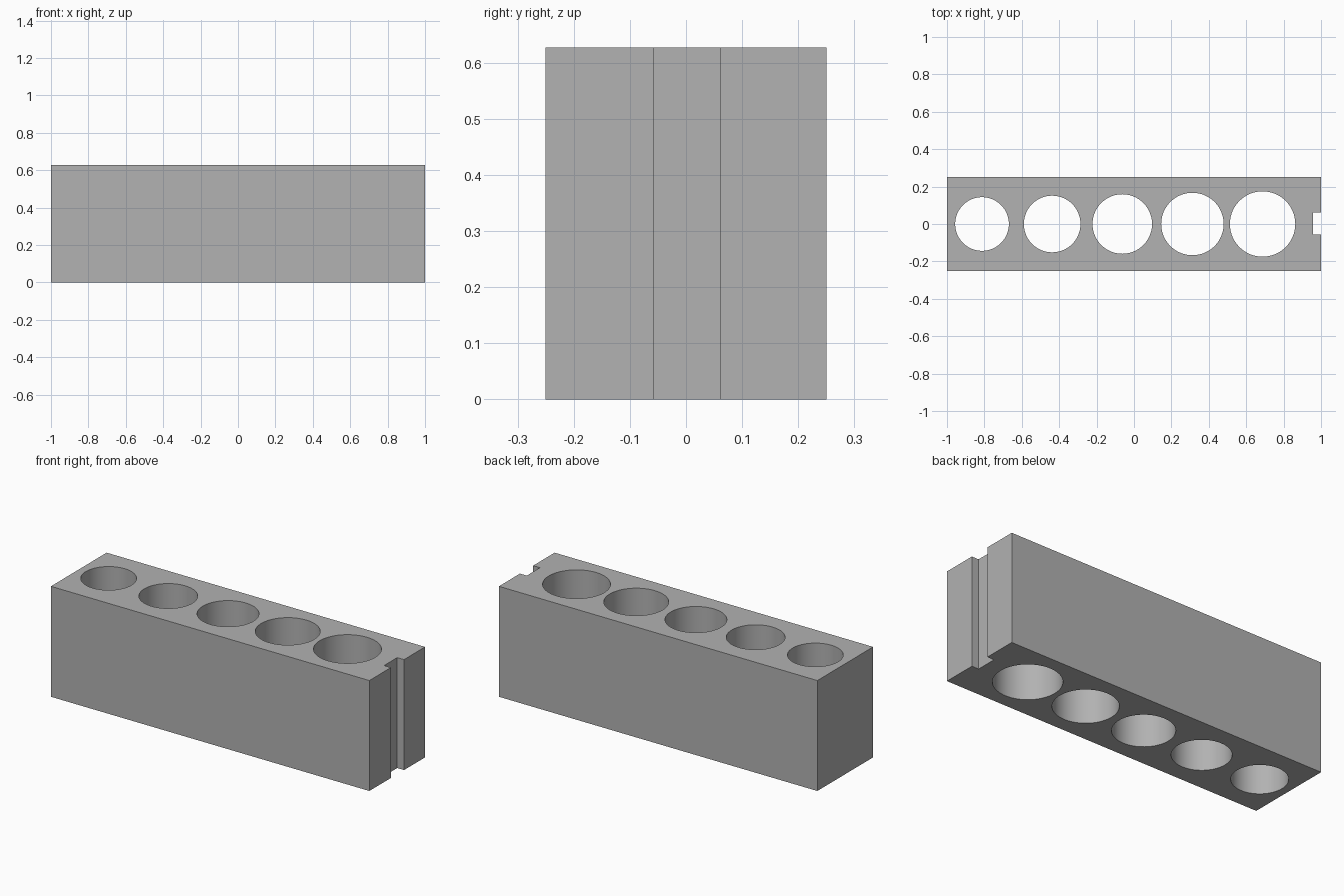
import bpy
import math

if "Cube" in bpy.data.objects:
    bpy.data.objects.remove(bpy.data.objects["Cube"], do_unlink=True)

LENGTH, DEPTH, HEIGHT = 2.0, 0.5, 0.627

grey = bpy.data.materials.new("plain grey")
grey.use_nodes = True
colour = (0.445, 0.445, 0.445, 1)
grey.diffuse_color = colour
grey.node_tree.nodes["Principled BSDF"].inputs["Base Color"].default_value = colour


def box(name, size, centre):
    bpy.ops.mesh.primitive_cube_add(size=1, location=centre)
    obj = bpy.context.object
    obj.name = name
    obj.scale = size
    bpy.ops.object.transform_apply(location=True, rotation=False, scale=True)
    obj.data.materials.append(grey)
    return obj


def cut(target, cutter):
    cutter.hide_render = True
    mod = target.modifiers.new("cut", 'BOOLEAN')
    mod.operation = 'DIFFERENCE'
    mod.solver = 'EXACT'
    mod.object = cutter
    bpy.ops.object.select_all(action='DESELECT')
    target.select_set(True)
    bpy.context.view_layer.objects.active = target
    bpy.ops.object.modifier_apply(modifier=mod.name)
    bpy.data.objects.remove(cutter, do_unlink=True)


# Solid block
block = box("block", (LENGTH, DEPTH, HEIGHT), (0, 0, HEIGHT / 2))

# Row of through holes, growing towards the slotted end
for i in range(5):
    bpy.ops.mesh.primitive_cylinder_add(
        vertices=96, radius=0.1435 + 0.0078 * i, depth=HEIGHT * 2,
        location=(-0.8125 + 0.375 * i, 0, HEIGHT / 2))
    hole = bpy.context.object
    hole.name = "hole_cutter"
    hole.data.materials.append(grey)
    cut(block, hole)

# Vertical slot in the end face
slot_floor, slot_right, slot_left = 0.957, -0.057, 0.061
slot = box("slot_cutter", (0.2, slot_left - slot_right, HEIGHT * 2),
           (slot_floor + 0.1, (slot_left + slot_right) / 2, HEIGHT / 2))
cut(block, slot)

# Smooth hole walls, crisp edges
bpy.ops.object.shade_smooth_by_angle(angle=math.radians(30))
